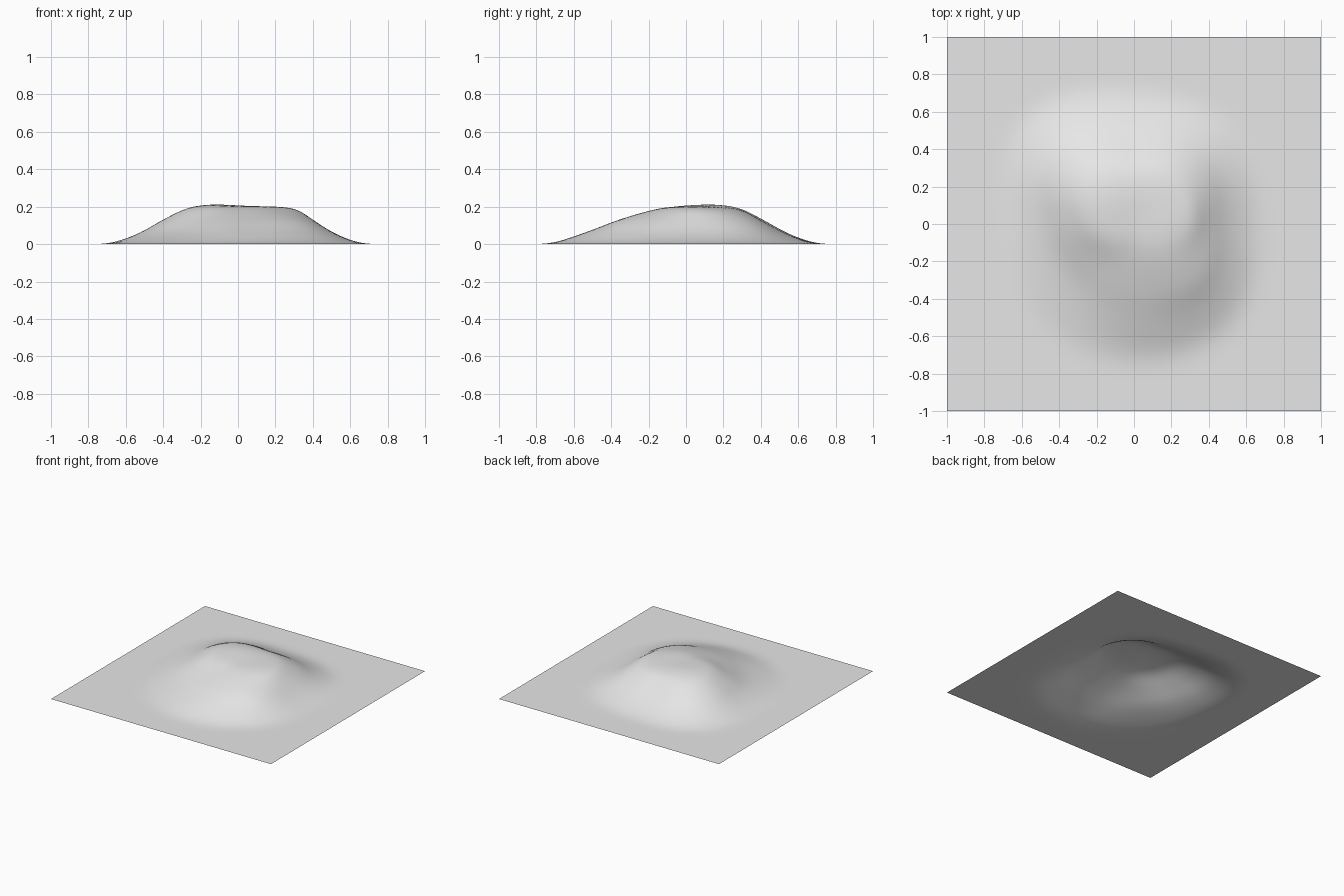
import bpy, bmesh, math

if "Cube" in bpy.data.objects:
    bpy.data.objects.remove(bpy.data.objects["Cube"], do_unlink=True)

# Contour radii of the hill in eight compass directions, from east counter-clockwise
LEVELS = [0.2, 0.19, 0.13, 0.06, 0.01, 0.0]
CONTOURS = [
    (0.30, 0.40, 0.51, 0.64),
    (0.30, 0.44, 0.56, 0.70),
    (0.27, 0.40, 0.53, 0.67),
    (0.31, 0.48, 0.62, 0.77),
    (0.23, 0.37, 0.50, 0.65),
    (0.15, 0.30, 0.46, 0.66),
    (0.12, 0.34, 0.54, 0.70),
    (0.20, 0.43, 0.58, 0.72),
]


def hermite(a, b, slope_a, slope_b, t):
    return ((2*t**3 - 3*t**2 + 1) * a + (t**3 - 2*t**2 + t) * slope_a
            + (3*t**2 - 2*t**3) * b + (t**3 - t**2) * slope_b)


def radii_at(angle):
    """Contour radii in any direction, blended smoothly around the hill."""
    n = len(CONTOURS)
    pos = (angle / math.tau * n) % n
    i, t = int(pos), pos % 1
    p, a, b, q = (CONTOURS[(i + k) % n] for k in (-1, 0, 1, 2))
    rings = [hermite(a[k], b[k], (b[k] - p[k]) / 2, (q[k] - a[k]) / 2, t)
             for k in range(len(a))]
    return [0.0] + rings + [rings[-1] + 0.12]


def height(x, y):
    """Smooth profile through the contours, with a low crown at the back right."""
    r, radii = math.hypot(x, y), radii_at(math.atan2(y, x))
    if r >= radii[-1]:
        return 0.0
    last = len(radii) - 1
    slopes = [0.0] + [(LEVELS[k + 1] - LEVELS[k - 1]) / (radii[k + 1] - radii[k - 1])
                      for k in range(1, last)] + [0.0]
    k = max(j for j in range(last) if radii[j] <= r)
    w = radii[k + 1] - radii[k]
    z = hermite(LEVELS[k], LEVELS[k + 1], slopes[k] * w, slopes[k + 1] * w, (r - radii[k]) / w)
    crown = 0.012 * math.exp(-((x + 0.14)**2 + (y - 0.14)**2) / 0.03)
    return max(0.0, z + crown * z / 0.2)


# Ground sheet, raised into a hill
bm = bmesh.new()
bmesh.ops.create_grid(bm, x_segments=100, y_segments=100, size=1)
for v in bm.verts:
    v.co.z = height(v.co.x, v.co.y)
# Soften the contour bands
inner = [v for v in bm.verts if not v.is_boundary]
for _ in range(8):
    bmesh.ops.smooth_vert(bm, verts=inner, factor=0.5, use_axis_z=True)
for f in bm.faces:
    f.smooth = True
mesh = bpy.data.meshes.new("hill_terrain")
bm.to_mesh(mesh)
bm.free()
terrain = bpy.data.objects.new("hill_terrain", mesh)
bpy.context.collection.objects.link(terrain)

# Plain grey surface
grey = bpy.data.materials.new("light_grey")
grey.use_nodes = True
grey.diffuse_color = (0.8, 0.8, 0.8, 1)
grey.node_tree.nodes["Principled BSDF"].inputs["Base Color"].default_value = (0.8, 0.8, 0.8, 1)
mesh.materials.append(grey)
